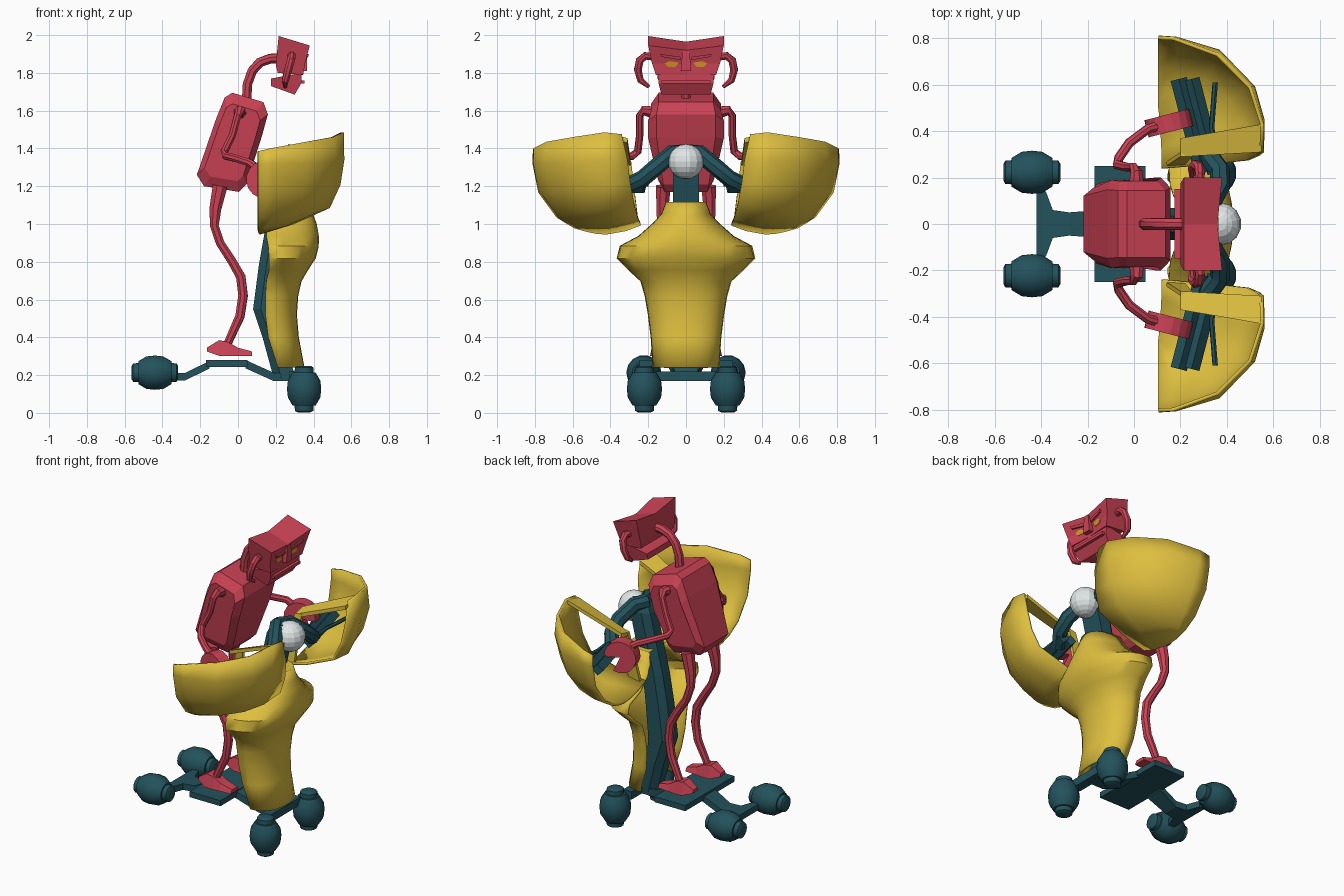
import bpy, bmesh, math
from mathutils import Vector


def material(name, rgb):
    m = bpy.data.materials.new(name)
    m.diffuse_color = (*rgb, 1)
    return m


RED = material("red", (0.60, 0.055, 0.09))
YELLOW = material("yellow", (0.73, 0.52, 0.05))
TEAL = material("dark_teal", (0.017, 0.085, 0.108))
WHITE = material("white", (0.75, 0.80, 0.80))
AMBER = material("amber", (0.75, 0.36, 0.02))


def loft(name, rings, mat, closed=True, caps=True, mirror=False, solid=0, bevel=0, smooth=35):
    """Skin a list of point rings; optional mirror over y, shell thickness and bevel."""
    bm = bmesh.new()
    vs = [[bm.verts.new(p) for p in r] for r in rings]
    n = len(vs[0])
    for a, b in zip(vs, vs[1:]):
        for i in range(n if closed else n - 1):
            j = (i + 1) % n
            bm.faces.new((a[i], a[j], b[j], b[i]))
    if caps:
        bm.faces.new(vs[0])
        if len(vs) > 1:
            bm.faces.new(vs[-1])
    bmesh.ops.recalc_face_normals(bm, faces=bm.faces)
    me = bpy.data.meshes.new(name)
    bm.to_mesh(me)
    bm.free()
    me.materials.append(mat)
    ob = bpy.data.objects.new(name, me)
    bpy.context.collection.objects.link(ob)
    if solid:
        m = ob.modifiers.new("thickness", 'SOLIDIFY')
        m.thickness, m.offset = solid, 0
    if bevel:
        m = ob.modifiers.new("bevel", 'BEVEL')
        m.width, m.segments = bevel, 1
    if mirror:
        ob.modifiers.new("mirror", 'MIRROR').use_axis = (False, True, False)
    if smooth:
        bpy.ops.object.select_all(action='DESELECT')
        ob.select_set(True)
        bpy.context.view_layer.objects.active = ob
        bpy.ops.object.shade_smooth_by_angle(angle=math.radians(smooth))
    return ob


def tube(name, path, radii, mat, sides=8, **kw):
    """Round tube along a path, with one radius per point or a single radius."""
    p = [Vector(q) for q in path]
    if not isinstance(radii, (list, tuple)):
        radii = [radii] * len(p)
    rings, u = [], None
    for i, c in enumerate(p):
        t = (p[min(i + 1, len(p) - 1)] - p[max(i - 1, 0)]).normalized()
        if u is None:
            u = t.orthogonal()
        u = (u - t * u.dot(t)).normalized()
        v = t.cross(u)
        rings.append([c + radii[i] * (math.cos(a) * u + math.sin(a) * v)
                      for a in (math.tau * (k + 0.5) / sides for k in range(sides))])
    return loft(name, rings, mat, **kw)


def slab(name, pts, mat, **kw):
    """Strip along x from (x, z, half width in y, half height) sections."""
    return loft(name, [[(x, -w, z - h), (x, w, z - h), (x, w, z + h), (x, -w, z + h)]
                       for x, z, w, h in pts], mat, smooth=0, **kw)


def box(name, c, s, mat, **kw):
    x, y, z = c
    a, b, d = (k / 2 for k in s)
    return loft(name, [[(x + i, y - b, z - d), (x + i, y + b, z - d),
                        (x + i, y + b, z + d), (x + i, y - b, z + d)] for i in (-a, a)],
                mat, smooth=0, **kw)


def wheel(name, c, axis):
    """Barrel roller with stepped hub caps."""
    prof = [(-.123, .035), (-.115, .05), (-.088, .052), (-.088, .062), (-.045, .088), (0, .093),
            (.045, .088), (.088, .062), (.088, .052), (.115, .05), (.123, .035)]
    path = [Vector(c) + Vector(axis) * t for t, r in prof]
    u = Vector((0, 1, 0))
    v = Vector(axis).cross(u)
    rings = [[q + r * (math.cos(a) * u + math.sin(a) * v)
              for a in (math.tau * k / 14 for k in range(14))] for q, (t, r) in zip(path, prof)]
    loft(name, rings, TEAL, mirror=True)


# scooter chassis and rollers
wheel("front_roller", (.35, .22, .126), (0, 0, 1))
wheel("rear_roller", (-.44, .223, .213), (1, 0, 0))
box("deck", (-.06, 0, .262), (.22, .5, .036), TEAL)
slab("rear_strut", [(-.15, .255, .06, .02), (-.28, .192, .05, .02), (-.35, .19, .06, .02),
                    (-.38, .19, .14, .02), (-.42, .19, .14, .02)], TEAL)
slab("front_strut", [(.04, .258, .09, .022), (.19, .19, .06, .022), (.3, .19, .06, .022)], TEAL)
box("front_axle", (.3, 0, .195), (.06, .34, .05), TEAL)

# steering column
col = [(.19, .18, .31, .06), (.13, .40, .23, .07), (.08, .55, .22, .07), (.11, .78, .24, .07),
       (.14, .95, .26, .07), (.20, 1.2, .32, .07), (.23, 1.33, .35, .07), (.27, 1.41, .35, .045)]
loft("steering_column", [[(b, -w * .5, z), (b, w * .5, z), (b + .04, w, z), (f, w, z),
                          (f, -w, z), (b + .04, -w, z)] for b, z, f, w in col], TEAL, smooth=0)
tube("handlebar_arm", [(.28, 0, 1.38), (.32, .07, 1.375), (.37, .16, 1.30), (.37, .23, 1.24),
                       (.31, .31, 1.2)], .045, TEAL, mirror=True)

# grips, in two halves, with a lever ahead
for dx, nm in ((-.027, "inner_grip"), (.027, "outer_grip")):
    tube(nm, [(.325 + dx, .22, 1.2), (.22 + dx, .625, 1.2)], .036, TEAL, sides=4, mirror=True, smooth=0)
tube("brake_lever", [(.36, .2, 1.21), (.335, .42, 1.21), (.35, .61, 1.21)], .012, TEAL, sides=6, mirror=True)

# headlamp ball
bm = bmesh.new()
bmesh.ops.create_uvsphere(bm, u_segments=14, v_segments=10, radius=.093)
bmesh.ops.translate(bm, verts=bm.verts, vec=(.37, 0, 1.33))
me = bpy.data.meshes.new("headlamp")
bm.to_mesh(me)
bm.free()
me.materials.append(WHITE)
bpy.context.collection.objects.link(bpy.data.objects.new("headlamp", me))

# front fairing: (height, half width, back x, front x), open at the back
fair = [(.24, .17, .21, .345), (.40, .18, .16, .315), (.52, .195, .145, .305), (.62, .212, .145, .312),
        (.70, .235, .15, .33), (.76, .30, .165, .365), (.82, .36, .165, .405), (.88, .345, .16, .42),
        (.93, .25, .15, .422), (1.0, .17, .155, .41), (1.05, .125, .17, .39), (1.115, .1, .19, .37)]
rings = []
for z, w, xb, xf in fair:
    ring = []
    for k in range(15):
        a = math.pi * (k / 14 - .5)
        ring.append((xb + (xf - xb) * math.cos(a) ** .8,
                     w * math.copysign(abs(math.sin(a)) ** .9, a), z))
    rings.append(ring)
loft("front_fairing", rings, YELLOW, closed=False, caps=False, solid=.014, smooth=40)
loft("fairing_collar", [rings[-1]], YELLOW, closed=False, smooth=0)

# hand shields: scooped shell from top rim to bottom rim
shell = [
    [(.55, .34, 1.475), (.552, .43, 1.485), (.50, .59, 1.46), (.36, .73, 1.435), (.17, .80, 1.40), (.105, .803, 1.385)],
    [(.553, .31, 1.34), (.555, .45, 1.34), (.515, .59, 1.33), (.365, .745, 1.32), (.18, .80, 1.32), (.105, .805, 1.32)],
    [(.535, .295, 1.22), (.535, .44, 1.21), (.48, .58, 1.19), (.35, .70, 1.17), (.19, .76, 1.17), (.105, .775, 1.17)],
    [(.49, .275, 1.11), (.48, .43, 1.09), (.42, .54, 1.07), (.31, .63, 1.05), (.18, .67, 1.04), (.105, .68, 1.04)],
    [(.30, .255, 1.035), (.29, .40, 1.005), (.26, .49, 1.0), (.21, .55, .995), (.15, .58, .99), (.105, .59, .985)],
    [(.12, .24, 1.0), (.12, .32, .97), (.115, .42, .952), (.11, .47, .955), (.105, .51, .963), (.105, .53, .968)]]
loft("hand_shield", shell, YELLOW, closed=False, caps=False, mirror=True, solid=.016, smooth=45)
loft("shield_strap", [[(.2, .29, 1.29), (.2, .37, 1.31), (.2, .37, 1.335), (.2, .29, 1.315)],
                      [(.55, .31, 1.43), (.55, .43, 1.46), (.55, .43, 1.482), (.55, .31, 1.455)]],
     YELLOW, mirror=True, smooth=0)
loft("shield_strap_post", [[(.2, .29, 1.32), (.25, .29, 1.33), (.25, .31, 1.33), (.2, .31, 1.32)],
                           [(.14, .25, 1.0), (.22, .255, 1.02), (.22, .275, 1.02), (.14, .27, 1.0)]],
     YELLOW, mirror=True, smooth=0)

# torso: chamfered, leaning block that narrows toward the bottom
prof = [(-.03, 1.695, .185), (.135, 1.645, .185), (.158, 1.58, .2), (.125, 1.46, .2), (.045, 1.21, .155),
        (.005, 1.17, .145), (-.18, 1.2, .145), (-.218, 1.26, .155), (-.115, 1.56, .19), (-.07, 1.67, .185)]
c = (-.03, 1.43)
loft("torso", [[(c[0] + (x - c[0]) * k, s * w * q, c[1] + (z - c[1]) * k) for x, z, w in prof]
               for s, q, k in ((-1, 1, .78), (-1, .78, 1), (1, .78, 1), (1, 1, .78))], RED, smooth=0)

# legs and feet
tube("leg", [(-.095, .12, 1.2), (-.12, .125, 1.08), (-.125, .13, .99), (-.095, .13, .9), (-.03, .135, .8),
             (.015, .135, .72), (.027, .135, .62), (.01, .135, .51), (-.04, .14, .4), (-.07, .14, .33)],
     [.042, .034, .025, .024, .025, .027, .027, .026, .023, .023], RED, mirror=True)
foot = [(-.165, .325, .345, .03), (-.10, .302, .385, .05), (-.05, .302, .375, .05),
        (.0, .302, .345, .045), (.075, .302, .325, .04)]
loft("foot", [[(x, .14 - w, a), (x, .14 + w, a), (x, .14 + w * .7, b), (x, .14 - w * .7, b)]
              for x, a, b, w in foot], RED, mirror=True, smooth=0)

# arms and hands
tube("arm", [(.01, .17, 1.59), (.012, .225, 1.6), (-.002, .245, 1.575), (-.03, .245, 1.47), (-.072, .255, 1.385),
             (-.065, .285, 1.36), (-.02, .35, 1.35), (.06, .41, 1.325), (.14, .43, 1.27)],
     [.035, .028, .02, .02, .021, .021, .021, .021, .025], RED, mirror=True)
d = Vector((-.25, .968, 0))
e = Vector((.968, .25, 0))
hand = []
for t in (-.038, .038):
    hc = Vector((.15, .435, 1.235)) + d * t
    hand.append([hc + .1 * (math.cos(a) * e + math.sin(a) * Vector((0, 0, 1)))
                 for a in (math.radians(-5 + 300 * k / 14) for k in range(15))] + [hc])
loft("hand", hand, RED, mirror=True, smooth=0)

# neck and head
tube("neck", [(.045, 0, 1.64), (.05, 0, 1.74), (.075, 0, 1.81), (.115, 0, 1.855), (.17, 0, 1.875), (.25, 0, 1.88)],
     .027, RED)
# (x, z, half width, middle shift in x, middle shift in z)
skull = [(.215, 1.995, .2, 0, -.03), (.38, 1.945, .2, -.02, -.025), (.355, 1.85, .18, -.02, 0),
         (.345, 1.79, .16, -.01, 0), (.21, 1.80, .16, 0, 0), (.2, 1.84, .175, 0, 0)]
loft("head", [[(x + dx * (1 - abs(s)), s * w, z + dz * (1 - abs(s))) for x, z, w, dx, dz in skull]
              for s in (-1, 0, 1)], RED, smooth=0)
jaw = [(.175, 1.77, .15), (.335, 1.80, .15), (.335, 1.745, .145), (.30, 1.685, .13), (.175, 1.73, .135)]
loft("jaw", [[(x, s * w, z) for x, z, w in jaw] for s in (-1, 1)], RED, smooth=0)
box("mouth_lip", (.338, 0, 1.752), (.03, .26, .018), RED)
loft("nose", [[(.365, -.018, 1.92), (.365, .018, 1.92), (.35, .018, 1.92), (.35, -.018, 1.92)],
              [(.365, -.028, 1.81), (.365, .028, 1.81), (.33, .028, 1.81), (.33, -.028, 1.81)]], RED, smooth=0)
tube("cheek_horn", [(.28, .17, 1.885), (.285, .215, 1.89), (.28, .245, 1.865), (.265, .255, 1.815),
                    (.25, .24, 1.76), (.25, .195, 1.725)], [.022, .022, .022, .022, .019, .01], RED, mirror=True)


# eyes and brows follow the slope of the face
def face_x(y, z):
    return .357 + (z - 1.85) * .26 - .02 * (1 - abs(y) / .2)


def face_plate(name, pts, depth, mat):
    loft(name, [[(face_x(y, z) + o, y, z) for y, z in pts] for o in (-.003, depth)], mat, mirror=True, smooth=0)


face_plate("eye", [(.038, 1.855), (.09, 1.862), (.112, 1.85), (.095, 1.832), (.055, 1.832)], .005, AMBER)
face_plate("brow", [(.03, 1.868), (.13, 1.885), (.135, 1.9), (.03, 1.885)], .012, RED)
